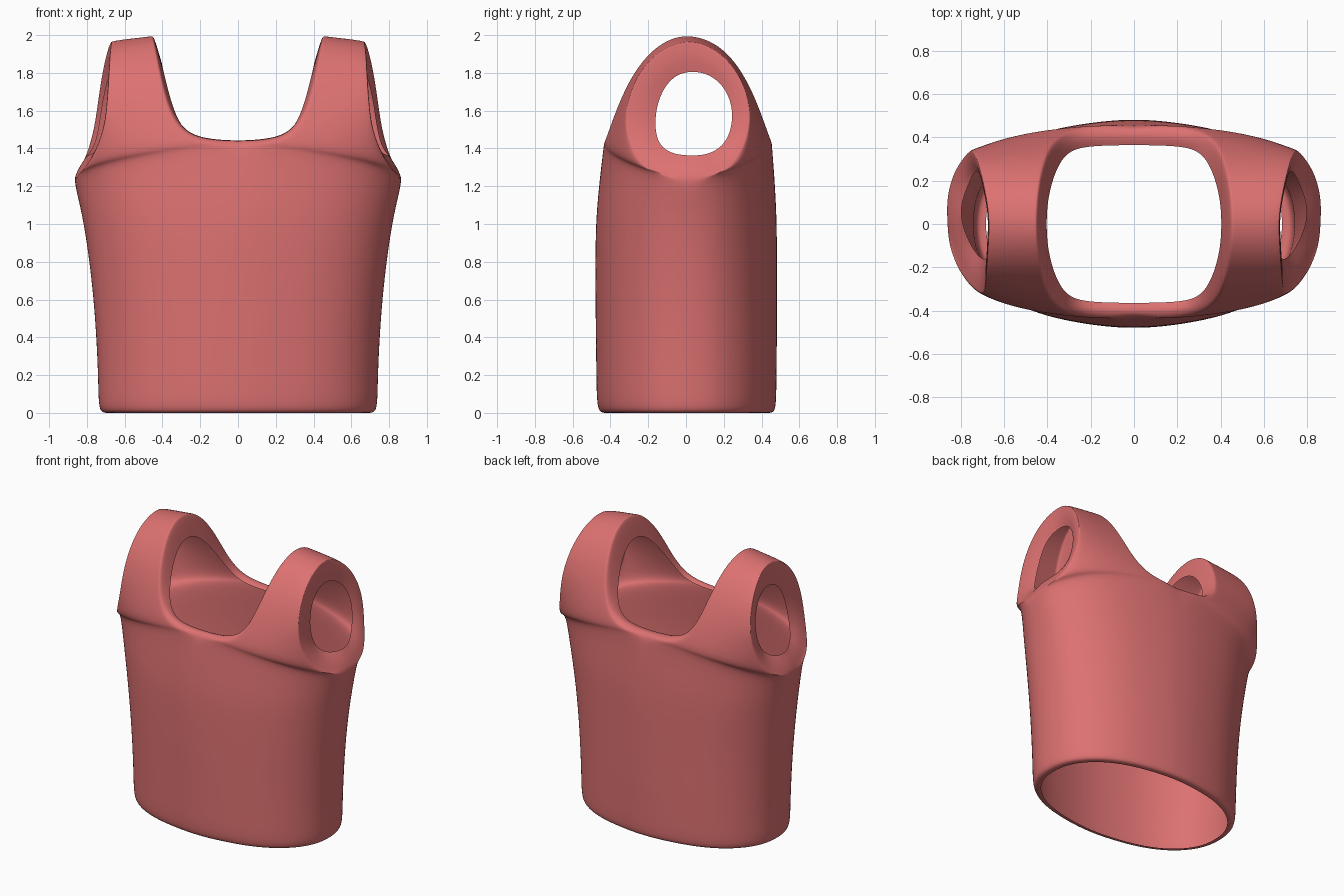
import bpy, bmesh, math
from mathutils import Vector

if "Cube" in bpy.data.objects:
    bpy.data.objects.remove(bpy.data.objects["Cube"])

# Fabric colour
fabric = bpy.data.materials.new("coral_fabric")
fabric.diffuse_color = (0.72, 0.165, 0.165, 1)
fabric.use_nodes = True
fabric.node_tree.nodes["Principled BSDF"].inputs["Base Color"].default_value = fabric.diffuse_color

# Torso rows: height, half width, front depth, back depth, side seam y
TORSO = [(0.0, .685, .42, .43, 0), (0.0, .73, .46, .47, 0), (.06, .74, .473, .478, 0),
         (.2, .742, .475, .48, 0), (.42, .752, .478, .482, 0), (.65, .77, .48, .482, 0),
         (.88, .798, .48, .482, .005), (1.08, .832, .475, .48, .015)]

# Neckline: outer edge and turned-in edge, from centre front to shoulder
NECK = [(0, -.437, 1.42), (.13, -.437, 1.427), (.26, -.425, 1.455), (.34, -.39, 1.55),
        (.385, -.34, 1.68), (.415, -.265, 1.825), (.44, -.15, 1.955), (.452, 0, 2.015)]
NECK_IN = [(0, -.365, 1.43), (.14, -.363, 1.435), (.25, -.355, 1.46), (.315, -.325, 1.54),
           (.355, -.26, 1.65), (.38, -.19, 1.75), (.4, -.1, 1.83), (.405, 0, 1.86)]

# Armhole: outer edge and turned-in edge, from underarm to shoulder
ARM_F = [(.875, .02, 1.235), (.835, -.14, 1.26), (.77, -.26, 1.35), (.712, -.32, 1.49),
         (.695, -.315, 1.63), (.685, -.26, 1.79), (.678, -.14, 1.925), (.667, .02, 1.978)]
ARM_B = [ARM_F[0], (.855, .17, 1.26), (.805, .275, 1.35), (.762, .338, 1.5),
         (.742, .338, 1.65), (.718, .275, 1.81), (.69, .155, 1.93), ARM_F[7]]
HOLE_F = [(.805, .03, 1.36), (.765, -.08, 1.37), (.72, -.15, 1.425), (.69, -.167, 1.53),
          (.675, -.152, 1.64), (.67, -.11, 1.735), (.668, -.045, 1.795), (.665, .04, 1.812)]
HOLE_B = [HOLE_F[0], (.79, .125, 1.368), (.755, .205, 1.42), (.735, .243, 1.51),
          (.72, .248, 1.62), (.70, .205, 1.725), (.68, .13, 1.79), HOLE_F[7]]

STEPS = [0, .07, .3, .55, .78, .92, 1]


def sweep(a, b, n):
    """Rounded quarter curve from inner point a to side point b."""
    out = []
    for s in STEPS:
        t = s * math.pi / 2
        sx = max(math.sin(t), 0) ** (2 / n)
        cy = max(math.cos(t), 0) ** (2 / n) if s < 1 else 0
        out.append(Vector((a[0] + (b[0] - a[0]) * sx,
                           b[1] + (a[1] - b[1]) * cy,
                           a[2] + (b[2] - a[2]) * s)))
    return out


def rim(a, b, push):
    """Edge loop points rolling from outer edge a to turned-in edge b."""
    a, b = Vector(a), Vector(b)
    return [a.lerp(b, .5) + Vector(push), b]


bm = bmesh.new()


def skin(rows):
    grid = [[bm.verts.new(p) for p in row] for row in rows]
    for r, q in zip(grid, grid[1:]):
        for i in range(len(r) - 1):
            bm.faces.new((r[i], r[i + 1], q[i + 1], q[i]))


# Front and back panels, each running from hem to shoulder
for back in (False, True):
    arm, hole = (ARM_B, HOLE_B) if back else (ARM_F, HOLE_F)
    torso, straps, neck_rim, arm_rim = [], [], [], []
    for z, w, df, db, ys in TORSO:
        torso.append(sweep((0, db if back else -df, z), (w, ys, z), 2.35))
    for k in range(8):
        n, ni = Vector(NECK[k]), Vector(NECK_IN[k])
        if back:
            n.y, ni.y = -n.y + (.02 if k < 7 else 0), -ni.y
            n.z += .005 if k < 7 else 0
        row = sweep(n, arm[k], max(1.5, 2.35 - .25 * k))
        straps.append(row)
        lift = .02 if k < 3 else .006
        neck_rim.append([n] + rim(n, ni, (0, 0, lift)))
        arm_rim.append([Vector(arm[k])] + rim(arm[k], hole[k], (.008, 0, 0)))
    skin(torso + straps)
    skin(neck_rim)
    skin(arm_rim)

bmesh.ops.remove_doubles(bm, verts=bm.verts, dist=.0005)
bmesh.ops.recalc_face_normals(bm, faces=bm.faces)
# Make the panels face outward
ref = max(bm.faces, key=lambda f: f.calc_center_median().y)
if ref.normal.y < 0:
    bmesh.ops.reverse_faces(bm, faces=bm.faces)
mesh = bpy.data.meshes.new("tank_top")
bm.to_mesh(mesh)
bm.free()
mesh.materials.append(fabric)
shirt = bpy.data.objects.new("tank_top", mesh)
bpy.context.collection.objects.link(shirt)

# Mirror to the other side and smooth
m = shirt.modifiers.new("mirror", 'MIRROR')
m.use_clip = True
m.merge_threshold = .001
s = shirt.modifiers.new("smooth", 'SUBSURF')
s.levels = s.render_levels = 3
for p in mesh.polygons:
    p.use_smooth = True
